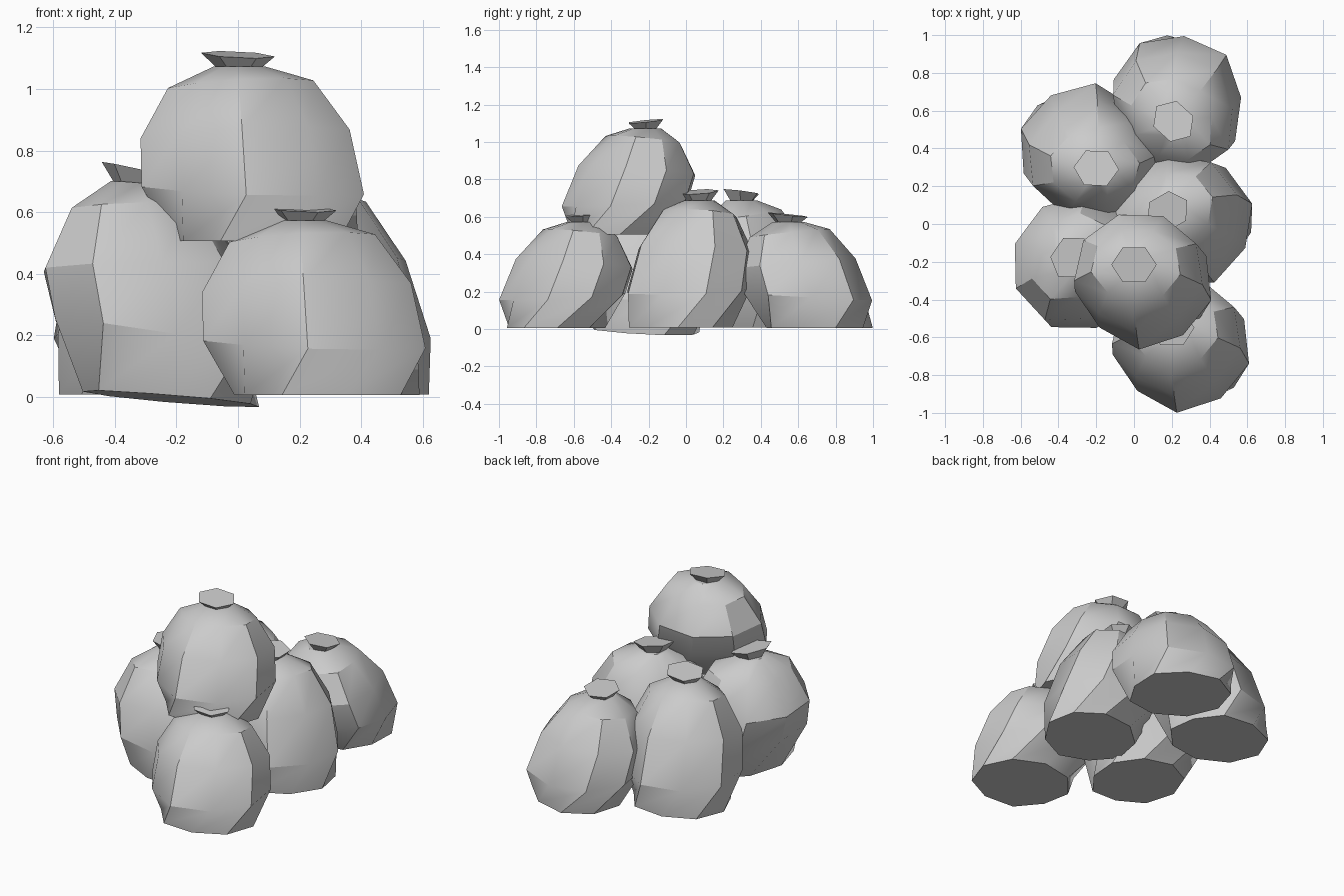
import bpy, bmesh, math
from mathutils import Matrix, Vector

cube = bpy.data.objects.get("Cube")
if cube:
    bpy.data.objects.remove(cube, do_unlink=True)

# Single plain grey sackcloth
cloth = bpy.data.materials.new("grey_sackcloth")
cloth.use_nodes = True
GREY = (0.6, 0.6, 0.6, 1)
cloth.diffuse_color = GREY
cloth.node_tree.nodes["Principled BSDF"].inputs["Base Color"].default_value = GREY


def loft(name, rings, lobes, matrix, sharp=33):
    """Skin rings of (x0, x1, y0, y1, z, phase, tilt_x, tilt_y); lobes scale each side."""
    bm = bmesh.new()
    sides = len(lobes)
    loops = []
    for x0, x1, y0, y1, z, phase, tx, ty in rings:
        loop = []
        for i, lobe in enumerate(lobes):
            a = math.radians(phase) + math.tau * i / sides
            x = (x0 + x1) / 2 + lobe * (x1 - x0) / 2 * math.cos(a)
            y = (y0 + y1) / 2 + lobe * (y1 - y0) / 2 * math.sin(a)
            loop.append(bm.verts.new((x, y, z + tx * x + ty * y)))
        loops.append(loop)
    for low, high in zip(loops, loops[1:]):
        for i in range(sides):
            j = (i + 1) % sides
            bm.faces.new((low[i], low[j], high[j], high[i]))
    bm.faces.new(loops[0][::-1])
    bm.faces.new(loops[-1])
    bmesh.ops.recalc_face_normals(bm, faces=bm.faces)
    for f in bm.faces:
        f.smooth = True
    for e in bm.edges:
        e.smooth = e.calc_face_angle() < math.radians(sharp)
    mesh = bpy.data.meshes.new(name)
    bm.to_mesh(mesh)
    bm.free()
    mesh.materials.append(cloth)
    obj = bpy.data.objects.new(name, mesh)
    obj.matrix_world = matrix
    bpy.context.collection.objects.link(obj)


# Slumped body: flat base, low bulge, middle, shoulder, neck
BODY = [
    (-0.225, 0.39, -0.43, 0.115, 0.006, -117, 0, 0),
    (-0.315, 0.42, -0.455, 0.235, 0.18, -94, -0.03, 0.05),
    (-0.32, 0.37, -0.365, 0.275, 0.345, -92, 0.04, -0.08),
    (-0.23, 0.25, -0.22, 0.19, 0.51, -92, 0.05, -0.1),
    (-0.08, 0.09, -0.09, 0.08, 0.573, -92, 0, 0),
]
BODY_LOBES = [1, 0.96, 1, 1, 1, 1, 1, 1, 0.92]
# Flared tuft of cloth above the tie
TUFT = [
    (-0.06, 0.065, -0.06, 0.05, 0.56, 0, 0, 0),
    (-0.12, 0.12, -0.11, 0.10, 0.612, 0, -0.05, 0.1),
]
TUFT_LOBES = [1] * 6

# name, position (x, y), floor height, turn, width, height, sideways lean
SACKS = [
    ("front", 0.2, -0.545, 0, 0, 1, 1, 0),
    ("top", 0, -0.21, 0.5, 0, 1, 1, 0),
    ("back", 0.205, 0.54, 0, 138, 1, 1, 0),
    ("back_right", -0.2, 0.29, 0, 177, 1, 1.2, 0),
    ("middle_left", 0.175, 0.07, 0, 30, 1, 1.2, 0),
    ("front_right", -0.395, -0.205, 0, 55, 1.03, 1.2, 0.16),
]

for name, x, y, z, turn, width, height, lean in SACKS:
    slant = Matrix.Identity(4)
    slant[0][2] = lean
    place = (Matrix.Translation(Vector((x, y, z))) @ slant
             @ Matrix.Rotation(math.radians(turn), 4, "Z")
             @ Matrix.Diagonal((width, width, height, 1)))
    loft(name + "_sack", BODY, BODY_LOBES, place)
    loft(name + "_sack_tuft", TUFT, TUFT_LOBES, place)
